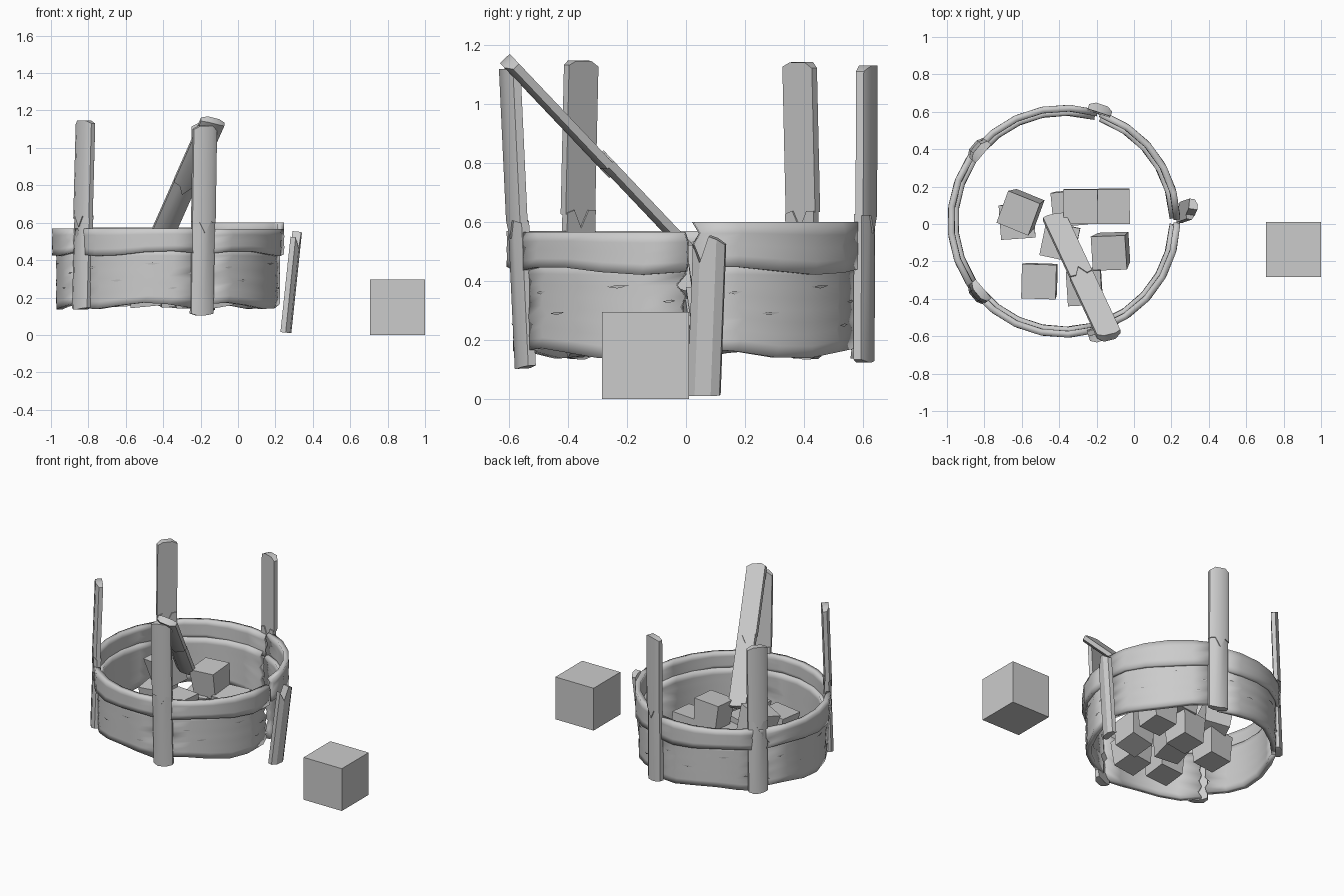
import bpy, bmesh, math, random
from mathutils import Vector, Euler

if "Cube" in bpy.data.objects:
    bpy.data.objects.remove(bpy.data.objects["Cube"])

random.seed(4)
CX, CY = -0.375, 0.015


def finish(name, bm, smooth=True):
    bmesh.ops.recalc_face_normals(bm, faces=bm.faces[:])
    me = bpy.data.meshes.new(name)
    bm.to_mesh(me)
    bm.free()
    ob = bpy.data.objects.new(name, me)
    bpy.context.collection.objects.link(ob)
    if smooth:
        bpy.ops.object.select_all(action='DESELECT')
        bpy.context.view_layer.objects.active = ob
        ob.select_set(True)
        bpy.ops.object.shade_smooth_by_angle(angle=math.radians(32))
    return ob


def ring_point(r, deg, z):
    a = math.radians(deg)
    return Vector((CX + r * math.cos(a), CY + r * math.sin(a), z))


def arc_board(name, a0, a1, r, low, high, wave, jag, rows=8, cols=5):
    """Curved board with a wavy lower edge and splintered ends."""
    bm = bmesh.new()
    grid = []
    for j in range(rows + 1):
        f = j / rows
        cut0 = random.uniform(0, jag) * (j % 2)
        cut1 = random.uniform(0, jag) * ((j + 1) % 2)
        line = []
        for i in range(cols + 1):
            t = i / cols
            deg = a0 + cut0 + (a1 - cut1 - a0 - cut0) * t
            bottom = low + wave * math.sin(t * 2 * math.pi + a0)
            line.append(bm.verts.new(ring_point(r, deg, bottom + (high - bottom) * f)))
        grid.append(line)
    for j in range(rows):
        for i in range(cols):
            bm.faces.new((grid[j][i], grid[j][i + 1], grid[j + 1][i + 1], grid[j + 1][i]))
    ob = finish(name, bm)
    mod = ob.modifiers.new("thickness", 'SOLIDIFY')
    mod.thickness = 0.035
    mod.offset = 0


def strip(bm, start, d, t, w, ends0, ends1, thick):
    """Plank with a chamfered outer side and ragged ends."""
    d, t = d.normalized(), t.normalized()
    n = t.cross(d)
    loops = []
    for ends in (ends0, ends1):
        inner, outer = [], []
        for k, h in enumerate(ends):
            s = (k / 2 - 1) * w / 2
            dep = thick * (0.6 if k in (0, 4) else 1)
            inner.append(bm.verts.new(start + d * h + t * s))
            outer.append(bm.verts.new(start + d * h + t * s + n * dep))
        loops.append((inner, outer))
    (i0, o0), (i1, o1) = loops
    for k in range(4):
        for q in ((i0, i1), (o0, o1), (i0, o0), (i1, o1)):
            bm.faces.new((q[0][k], q[0][k + 1], q[1][k + 1], q[1][k]))
    for k in (0, 4):
        bm.faces.new((i0[k], o0[k], o1[k], i1[k]))


def stake(name, p0, p1, t):
    """Full post: two halves meeting at a splintered crack."""
    bm = bmesh.new()
    p0, p1, t = Vector(p0), Vector(p1), Vector(t)
    d = p1 - p0
    L = d.length
    crack = [L * c for c in (0.5, 0.5, 0.44, 0.5, 0.49)]
    strip(bm, p0, d, t, 0.125, [0.01, 0, 0, 0.005, 0.01], crack, 0.045)
    n = t.normalized().cross(d.normalized())
    strip(bm, p0 + n * 0.006, d, t, 0.13, [c - 0.005 for c in crack],
          [L - 0.02, L, L, L, L - 0.015], 0.045)
    return finish(name, bm)


# Side boards of the round tub, five segments in two tiers
gap = 1.5
for i in range(5):
    a = 72 * i
    top = (0.6, 0.575, 0.57, 0.57, 0.565)[i]
    arc_board(f"lower_board_{i}", a + gap, a + 72 - gap, 0.583, 0.155, 0.46, 0.018, 3.5)
    arc_board(f"upper_board_{i}", a + gap / 2, a + 72 - gap / 2, 0.605, 0.435, top,
              0.014, 2.5, rows=4)

# Thin splinter cracks along the boards
bm = bmesh.new()
for i in range(5):
    for off, z, ln in ((12, 0.36, 5), (26, 0.29, 7), (45, 0.38, 8), (58, 0.25, 5), (64, 0.33, 4)):
        a = 72 * i + off + random.uniform(-3, 3)
        r = 0.602
        pts = [ring_point(r, a - ln / 2, z), ring_point(r + 0.004, a, z + 0.006),
               ring_point(r, a + ln / 2, z + 0.004), ring_point(r + 0.002, a, z - 0.005)]
        bm.faces.new([bm.verts.new(p) for p in pts])
finish("board_cracks", bm, False)

# Upright stakes: angle, bottom radius, top radius, bottom z, top z
posts = [("back_stake", 72, 0.6, 0.605, 0.125, 1.13),
         ("back_left_stake", 140, 0.59, 0.555, 0.135, 1.14),
         ("front_left_stake", 220, 0.59, 0.555, 0.135, 1.145),
         ("front_stake", 288, 0.57, 0.62, 0.105, 1.12)]
for name, a, r0, r1, z0, z1 in posts:
    tan = (-math.sin(math.radians(a)), math.cos(math.radians(a)), 0)
    stake(name, ring_point(r0, a, z0), ring_point(r1, a, z1), tan)

# Snapped stake leaning on the right side
bm = bmesh.new()
p0, p1 = Vector((0.235, 0.063, 0.015)), Vector((0.292, 0.083, 0.555))
L = (p1 - p0).length
strip(bm, p0, p1 - p0, Vector((0.15, 1, 0)), 0.11, [0, 0, 0, 0, 0],
      [L - 0.03, L - 0.09, L, L - 0.01, L - 0.03], 0.047)
finish("snapped_stake", bm)

# Fallen stake lying diagonally over the front rim
stake("fallen_stake", (-0.43, 0.055, 0.49), (-0.13, -0.585, 1.165), (1, 0.24, -0.25))


def block(name, loc, size, rot=(0, 0, 0), taper=1.0):
    bm = bmesh.new()
    bmesh.ops.create_cube(bm, size=size)
    for v in bm.verts:
        if v.co.z < 0:
            v.co.x *= taper
            v.co.y *= taper
    e = Euler([math.radians(x) for x in rot]).to_matrix()
    for v in bm.verts:
        v.co = e @ v.co + Vector(loc)
    finish(name, bm, False)


# Heap of rough blocks inside the tub
heap = [(-0.28, 0.1, 0.43, 0), (-0.11, 0.1, 0.29, 0), (-0.12, -0.14, 0.25, 2),
        (-0.5, -0.3, 0.25, -2), (-0.26, -0.33, 0.25, 3), (-0.6, 0.07, 0.43, -22),
        (-0.62, 0.02, 0.25, 4), (-0.39, -0.09, 0.27, -12), (-0.34, 0.09, 0.25, 5)]
for i, (x, y, z, yaw) in enumerate(heap):
    block(f"heap_block_{i}", (x, y, z), 0.185,
          (random.uniform(4, 12), random.uniform(-10, -3), yaw), 0.88)

# Loose cube on the ground
block("loose_cube", (0.853, -0.137, 0.1475), 0.295)
